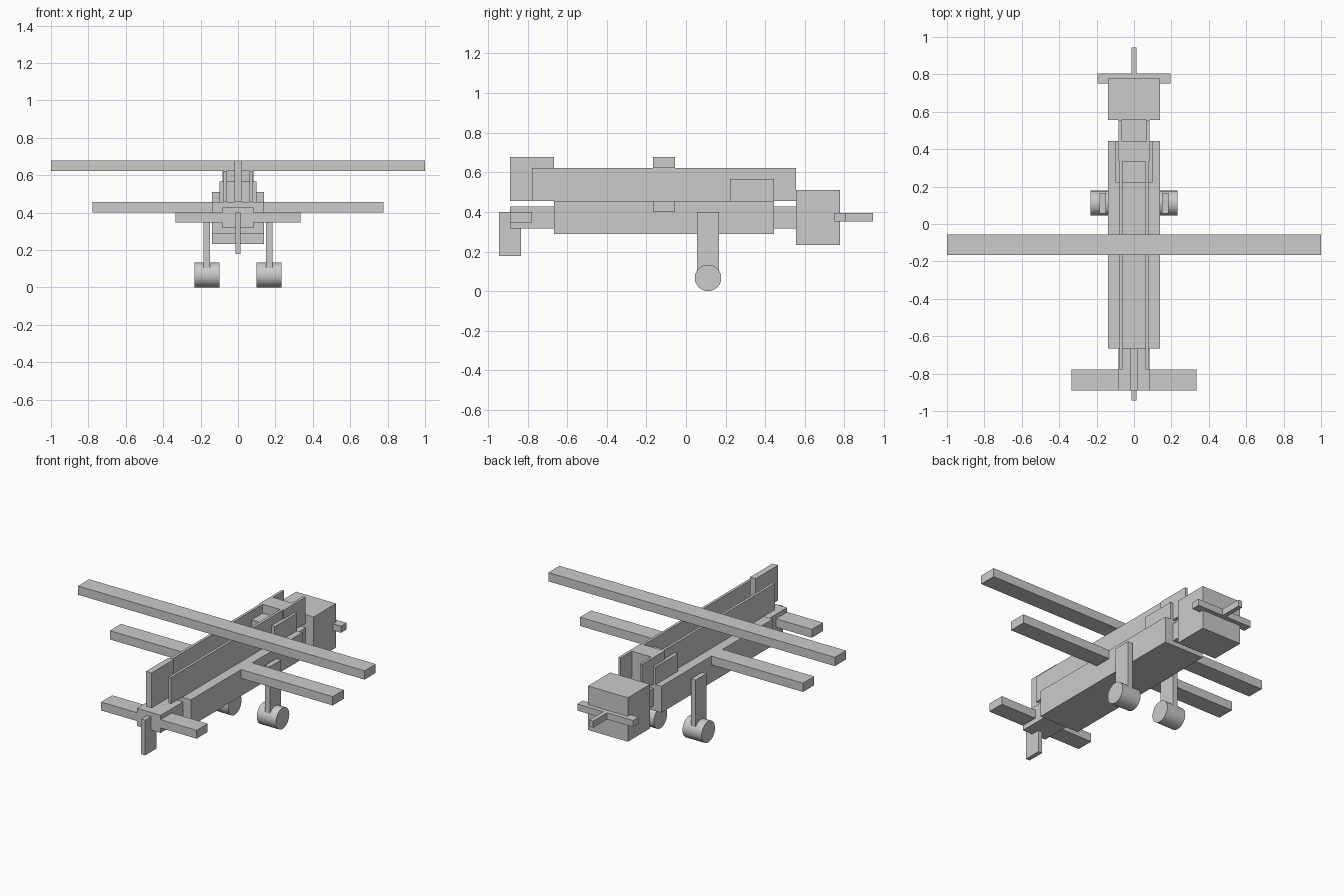
import bpy, bmesh
from mathutils import Matrix

if "Cube" in bpy.data.objects:
    bpy.data.objects.remove(bpy.data.objects["Cube"], do_unlink=True)

U = 1 / 18  # modelling unit: the upper wing spans 36 of them

grey = bpy.data.materials.new("plain_grey")
grey.use_nodes = True
grey.diffuse_color = (0.6, 0.6, 0.6, 1)
grey.node_tree.nodes["Principled BSDF"].inputs["Base Color"].default_value = (0.6, 0.6, 0.6, 1)


def add_object(name, bm):
    mesh = bpy.data.meshes.new(name)
    bm.to_mesh(mesh)
    bm.free()
    mesh.materials.append(grey)
    obj = bpy.data.objects.new(name, mesh)
    bpy.context.collection.objects.link(obj)
    return obj


def box(name, xs, ys, zs):
    """Box between the given limits, in modelling units."""
    spans = [sorted(s) for s in (xs, ys, zs)]
    bm = bmesh.new()
    bmesh.ops.create_cube(bm, size=1)
    for v in bm.verts:
        v.co = [U * (lo + (hi - lo) * (c + 0.5)) for c, (lo, hi) in zip(v.co, spans)]
    return add_object(name, bm)


def centred(name, half, ys, zs):
    return box(name, (-half, half), ys, zs)


def wheel(name, x, y, radius, width):
    bm = bmesh.new()
    bmesh.ops.create_cone(bm, cap_ends=True, segments=32, radius1=radius * U,
                          radius2=radius * U, depth=width * U,
                          matrix=Matrix.Translation((x * U, y * U, radius * U))
                          @ Matrix.Rotation(1.570796, 4, "Y"))
    for f in bm.faces:
        f.smooth = len(f.verts) == 4
    for e in bm.edges:
        e.smooth = all(f.smooth for f in e.link_faces)
    return add_object(name, bm)


# Body
centred("fuselage", 2.5, (-12, 8), (5.2, 8.2))
centred("inner_beam", 1.5, (-16, 10), (5.7, 7.7))
centred("engine_block", 2.5, (10, 14), (4.2, 9.2))

# Wings
centred("upper_wing", 18, (-3, -1), (11.2, 12.2))
centred("lower_wing", 14, (-3, -1), (7.2, 8.2))

# Tail
centred("tail_fin", 0.35, (-16, -12), (8.2, 12.2))
centred("tailplane", 6, (-16, -14), (6.25, 7.2))
centred("tail_skid", 0.25, (-17, -15), (3.2, 7.2))

# Cockpit
centred("cockpit_box", 1.8, (4, 8), (8.2, 10.2))
centred("cockpit_cap", 1.5, (6, 8), (10.2, 11.2))

# Propeller
centred("propeller_bar", 3.5, (13.5, 14.5), (6.33, 7.08))
centred("propeller_shaft", 0.25, (14, 17), (6.33, 7.08))

# Paired side parts
for side, s in (("left", 1), ("right", -1)):
    box(side + "_side_wall", (1.1 * s, 1.4 * s), (-14, 6), (8.2, 11.2))
    box(side + "_front_wall", (1.2 * s, 1.5 * s), (8, 10), (8.2, 11.2))
    box(side + "_wheel_strut", (2.7 * s, 3.3 * s), (1, 3), (1.2, 7.2))
    wheel(side + "_wheel", 3 * s, 2, 1.2, 2.4)
